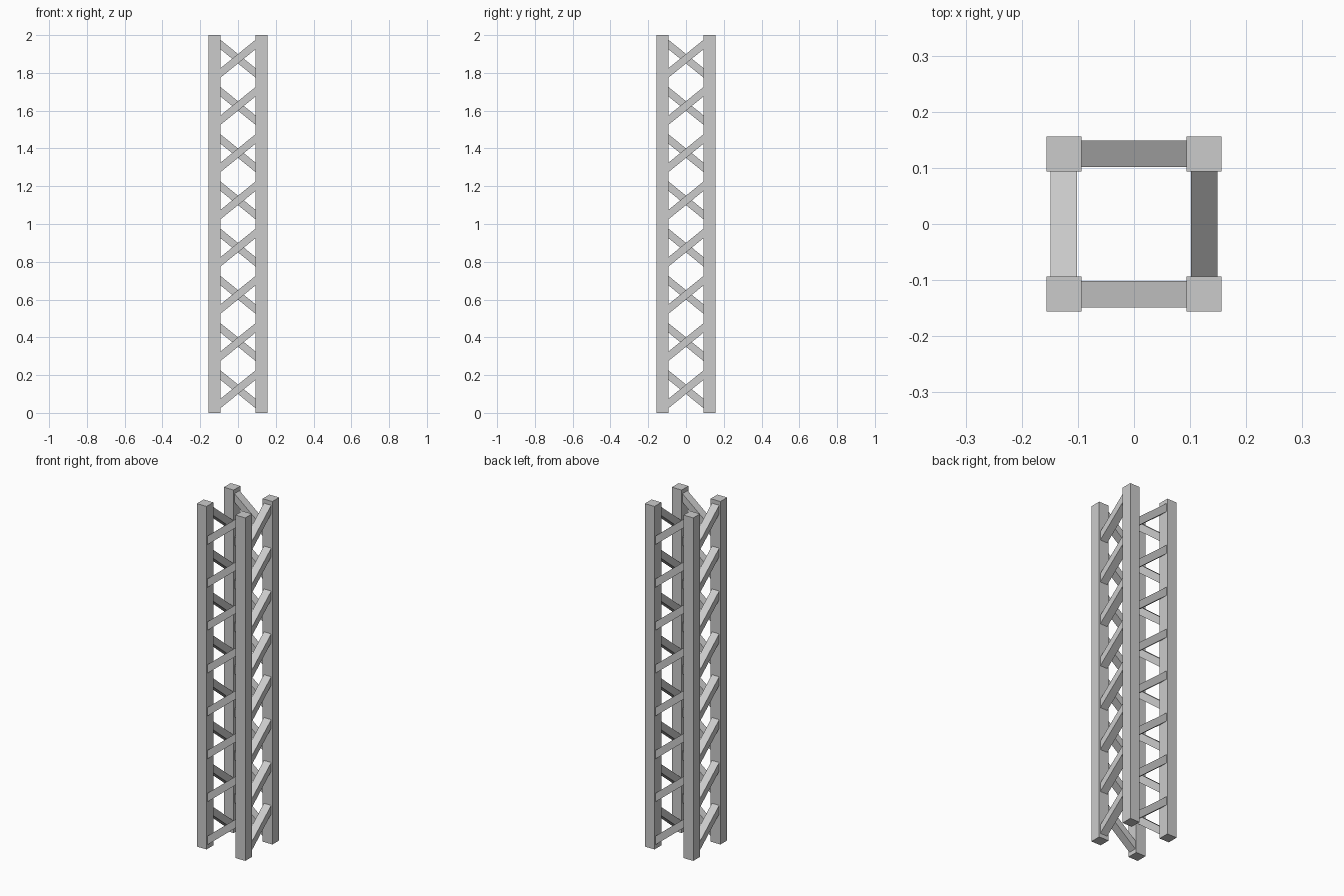
import bpy
from math import radians, pi
from mathutils import Matrix

if "Cube" in bpy.data.objects:
    bpy.data.objects.remove(bpy.data.objects["Cube"])

HEIGHT = 2.0
OFFSET = 0.125      # post centre distance from the axis
POST = 0.0625       # post width
BAYS = 8
BAY = HEIGHT / BAYS


def box(name, size, matrix):
    bpy.ops.mesh.primitive_cube_add(size=1)
    obj = bpy.context.object
    obj.name = name
    obj.data.transform(matrix @ Matrix.Diagonal((*size, 1)))
    return obj


# Each side is the front side turned about the vertical axis
for i, side in enumerate(("front", "right", "back", "left")):
    turn = Matrix.Rotation(i * pi / 2, 4, "Z")

    # Corner post
    box(f"{side}_corner_post", (POST, POST, HEIGHT),
        turn @ Matrix.Translation((-OFFSET, -OFFSET, HEIGHT / 2)))

    # Diagonal braces, rising to the right when seen from outside
    for k in range(BAYS):
        place = Matrix.Translation((0, -OFFSET, (k + 0.5) * BAY))
        tilt = Matrix.Rotation(radians(-39), 4, "Y")
        box(f"{side}_brace_{k + 1}", (0.3, 0.047, 0.039), turn @ place @ tilt)
